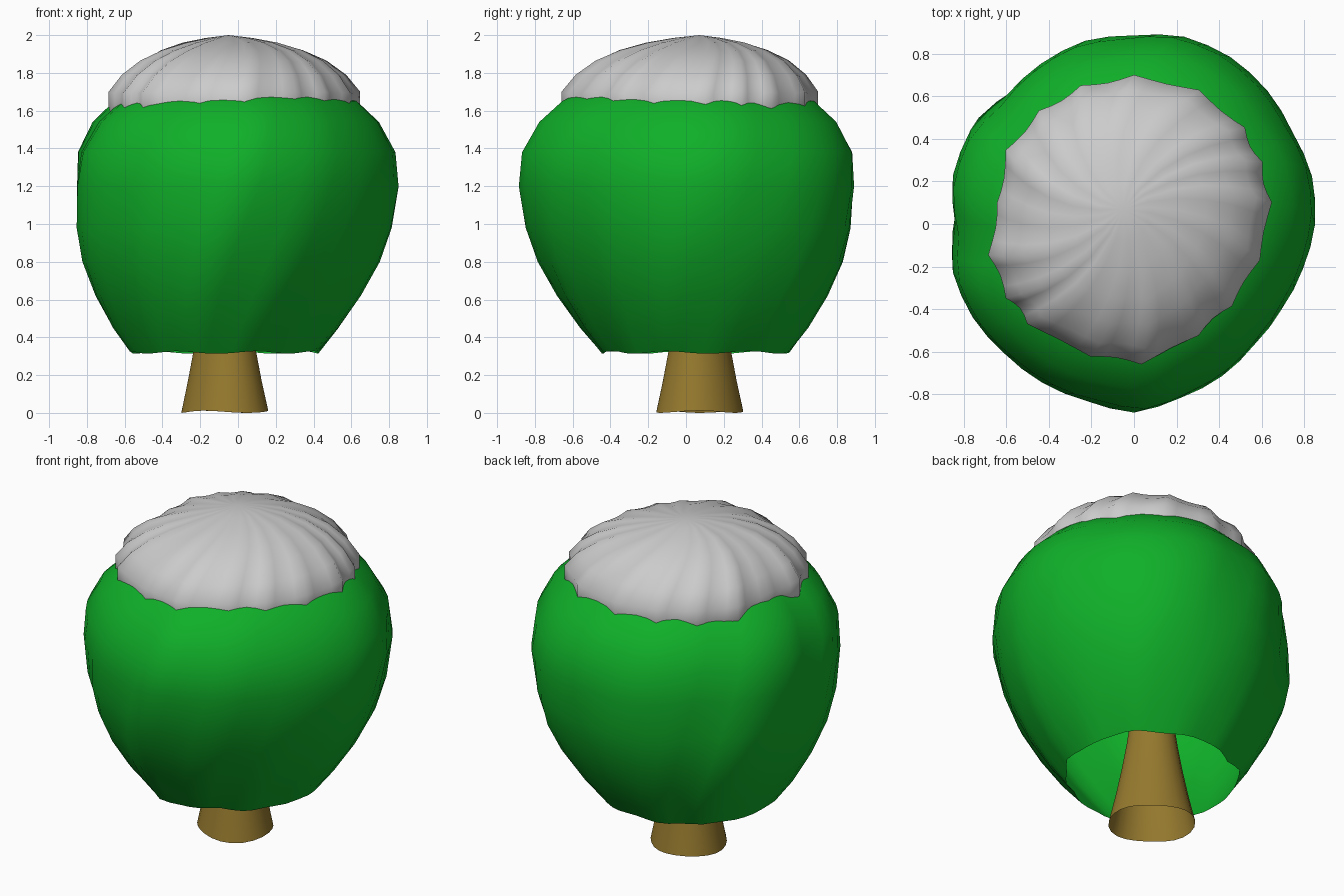
import bpy, bmesh, math

if "Cube" in bpy.data.objects:
    bpy.data.objects.remove(bpy.data.objects["Cube"])


def loft(name, rings, colour=None, tip=None):
    """Skin closed rings of points from bottom to top, with an optional tip."""
    bm = bmesh.new()
    loops = [[bm.verts.new(p) for p in ring] for ring in rings]
    n = len(loops[0])
    for a, b in zip(loops, loops[1:]):
        for i in range(n):
            j = (i + 1) % n
            bm.faces.new((a[i], a[j], b[j], b[i]))
    if tip:
        t = bm.verts.new(tip)
        for i in range(n):
            bm.faces.new((loops[-1][i], loops[-1][(i + 1) % n], t))
    for f in bm.faces:
        f.smooth = True
    me = bpy.data.meshes.new(name)
    bm.to_mesh(me)
    bm.free()
    ob = bpy.data.objects.new(name, me)
    bpy.context.collection.objects.link(ob)
    if colour:
        mat = bpy.data.materials.new(name + "_colour")
        mat.diffuse_color = (*colour, 1)
        mat.use_nodes = True
        mat.node_tree.nodes["Principled BSDF"].inputs["Base Color"].default_value = mat.diffuse_color
        me.materials.append(mat)
    return ob


# Foliage: open-bottomed twisted shell, outline radii every 15 degrees
outline = [.85, .865, .86, .885, .905, .91, .885, .89, .87, .85, .885, .88,
           .84, .88, .875, .86, .86, .86, .885, .845, .825, .80, .80, .82]
profile = [(.32, .495), (.45, .595), (.62, .70), (.80, .785), (.98, .835),
           (1.2, .86), (1.38, .845), (1.54, .76), (1.65, .645),
           (1.70, .55), (1.75, .35)]
rings = []
for z, r in profile:
    low = max(0, (1.2 - z) / .88)              # 0 at the widest level, 1 at the hem
    cx, cy = -.07 * low, .045 * low
    ring = []
    for i in range(48):
        a = math.radians(i * 7.5)
        k = i // 2
        rad = outline[k] if i % 2 == 0 else (outline[k] + outline[(k + 1) % 24]) / 2
        rad *= r / .86 * (1 + .015 * low * math.cos(12 * a))
        t = a + .35 * (z - 1.2)
        ring.append((cx + rad * math.cos(t), cy + rad * math.sin(t),
                     z + (.007 * math.cos(7 * a) if z < .4 else 0)))
    rings.append(ring)
loft("foliage", rings, (.005, .43, .022), (0, 0, 1.78))

# Snow cap: swirled ridges given as (angle, radius)
ridges = [(9, .655), (26, .67), (41, .69), (64, .70), (90, .70), (111, .697),
          (130, .695), (150, .695), (171, .65), (192, .70), (210, .695),
          (223, .686), (252, .655), (273, .66), (300, .605), (320, .60), (344, .615)]
hem = []
for i, (a, r) in enumerate(ridges):
    b, s = ridges[(i + 1) % len(ridges)]
    if b < a:
        b += 360
    for k in range(4):
        f = k / 4
        dip = .025 * math.sin(math.pi * f)
        hem.append((math.radians(a + (b - a) * f), r + (s - r) * f, dip))
cap_profile = [(1.55, .97), (1.62, 1), (1.70, 1), (1.79, .90), (1.865, .76),
               (1.92, .59), (1.96, .39), (1.985, .19)]
rings = []
for z, s in cap_profile:
    cx, cy = -.05 * (1 - s), .07 * (1 - s)
    rings.append([(cx + s * (r - d) * math.cos(a + .45 * (1 - s)),
                   cy + s * (r - d) * math.sin(a + .45 * (1 - s)),
                   z - .4 * d * s * s) for a, r, d in hem])
loft("snow_cap", rings, None, (-.05, .07, 2.0))

# Trunk: open, slightly oval tapered tube running up inside the foliage
rings = []
for z, r in [(0, .23), (.17, .195), (.34, .163), (.5, .137), (.7, .11)]:
    ring = []
    for i in range(24):
        a = i * math.tau / 24
        q = r * (1 - .07 * math.sin(2 * a))
        wob = .006 * (1 + math.cos(3 * a)) if z == 0 else 0
        ring.append((-.07 + q * math.cos(a), .073 + q * math.sin(a), z + wob))
    rings.append(ring)
loft("trunk", rings, (.30, .19, .027))
